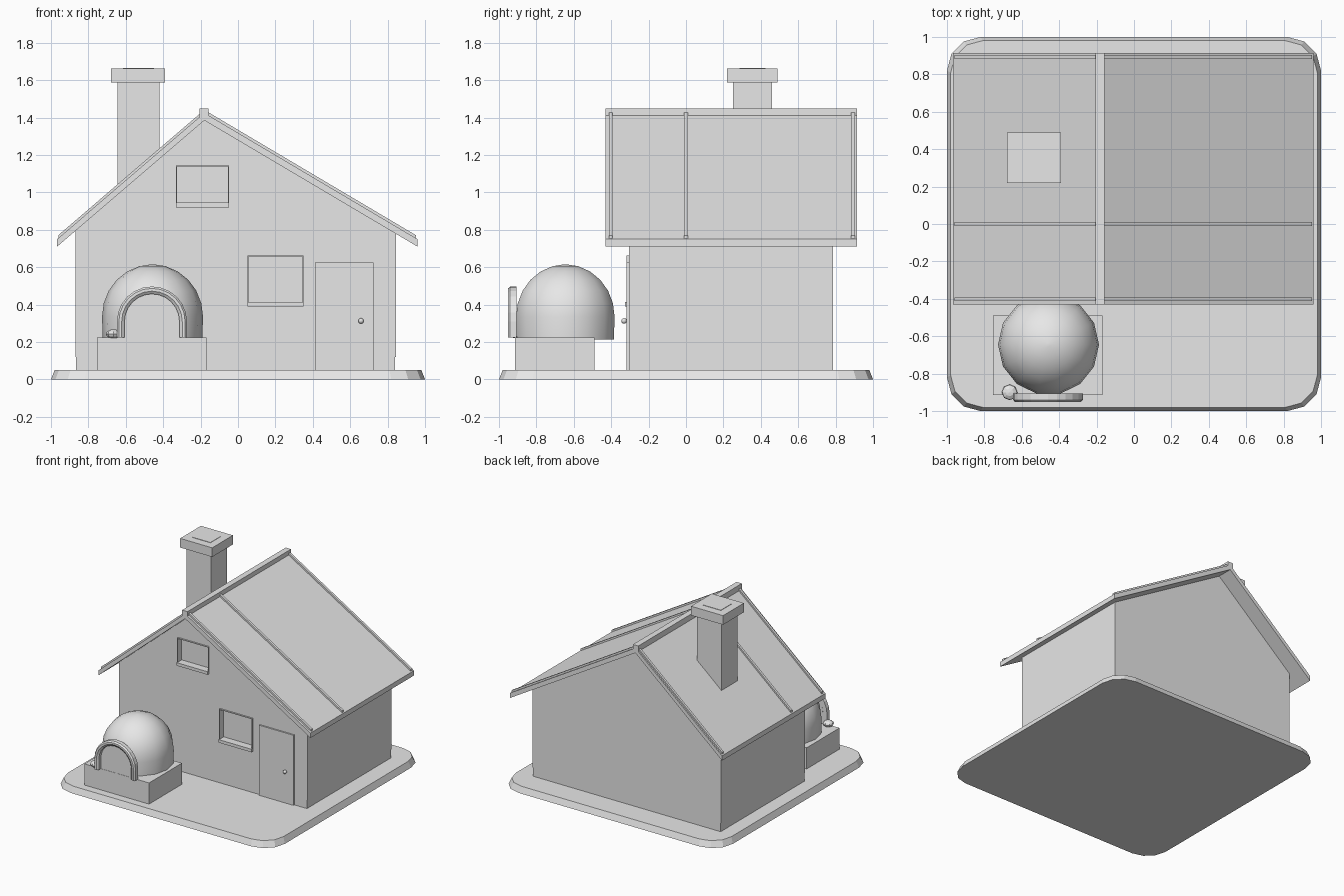
import bpy, bmesh, math

if "Cube" in bpy.data.objects:
    bpy.data.objects.remove(bpy.data.objects["Cube"])

clay = bpy.data.materials.new("light_grey")
clay.use_nodes = True
GREY = (0.8, 0.8, 0.8, 1)
clay.diffuse_color = GREY
clay.node_tree.nodes["Principled BSDF"].inputs["Base Color"].default_value = GREY


def finish(name, bm):
    bmesh.ops.recalc_face_normals(bm, faces=bm.faces)
    mesh = bpy.data.meshes.new(name)
    bm.to_mesh(mesh)
    bm.free()
    mesh.materials.append(clay)
    ob = bpy.data.objects.new(name, mesh)
    bpy.context.collection.objects.link(ob)
    return ob


def loft(name, rings, closed=False, caps=True):
    """Skin equal-length rings of points."""
    bm = bmesh.new()
    loops = [[bm.verts.new(p) for p in ring] for ring in rings]
    pairs = list(zip(loops, loops[1:]))
    if closed:
        pairs.append((loops[-1], loops[0]))
    for a, b in pairs:
        for i in range(len(a)):
            j = (i + 1) % len(a)
            bm.faces.new((a[i], a[j], b[j], b[i]))
    if caps and not closed:
        bm.faces.new(loops[0])
        bm.faces.new(loops[-1])
    return finish(name, bm)


def prism(name, outline, y0, y1):
    """Extrude an x-z outline along y."""
    return loft(name, [[(x, y, z) for x, z in outline] for y in (y0, y1)])


def box(name, x0, x1, y0, y1, z0, z1):
    return prism(name, [(x0, z0), (x1, z0), (x1, z1), (x0, z1)], y0, y1)


def smooth(ob, angle):
    bpy.ops.object.select_all(action="DESELECT")
    ob.select_set(True)
    bpy.context.view_layer.objects.active = ob
    bpy.ops.object.shade_smooth_by_angle(angle=math.radians(angle))


def rounded_square(half, radius, z, steps=3):
    pts = []
    for corner in range(4):
        mid = math.pi / 4 + corner * math.pi / 2
        cx = math.copysign(half - radius, math.cos(mid))
        cy = math.copysign(half - radius, math.sin(mid))
        for s in range(steps + 1):
            a = (corner + s / steps) * math.pi / 2
            pts.append((cx + radius * math.cos(a), cy + radius * math.sin(a), z))
    return pts


# Ground slab with rounded corners and sloping rim
loft("ground_slab", [rounded_square(1, 0.18, 0), rounded_square(0.98, 0.17, 0.05)])

# Gabled walls
GROUND, RIDGE_X = 0.05, -0.18
FRONT, BACK = -0.305, 0.785
walls = prism("walls", [(-0.865, GROUND), (0.84, GROUND), (0.84, 0.80),
                        (RIDGE_X, 1.40), (-0.865, 0.81)], FRONT, BACK)
box("right_wall_skin", -0.87, -0.865, FRONT, BACK, 0.12, 0.81)
box("left_wall_skin", 0.84, 0.845, FRONT, BACK, 0.12, 0.80)

# Windows: recess, thin rim and sill
windows = {"upper": (-0.326, -0.053, 0.92, 1.139), "lower": (0.056, 0.345, 0.39, 0.657)}
for label, (x0, x1, z0, z1) in windows.items():
    cutter = box(label + "_cutter", x0, x1, FRONT - 0.1, FRONT + 0.04, z0, z1)
    mod = walls.modifiers.new(label + "_opening", "BOOLEAN")
    mod.object = cutter
    mod.solver = "EXACT"
    bpy.context.view_layer.objects.active = walls
    bpy.ops.object.modifier_apply(modifier=mod.name)
    bpy.data.objects.remove(cutter)
    t, rim = 0.005, (FRONT - 0.012, FRONT + 0.002)
    box(label + "_rim_top", x0 - t, x1 + t, *rim, z1, z1 + t)
    for side, x in (("right", x0 - t), ("left", x1)):
        box(f"{label}_rim_{side}", x, x + t, *rim, z0, z1)
    box(label + "_sill", x0 - t, x1 + t, FRONT - 0.022, FRONT + 0.04, z0, z0 + 0.025)

# Door and knob
box("door", 0.412, 0.725, FRONT - 0.012, FRONT + 0.01, GROUND, 0.626)
bm = bmesh.new()
bmesh.ops.create_uvsphere(bm, u_segments=10, v_segments=6, radius=0.015)
knob = finish("door_knob", bm)
knob.location = (0.658, FRONT - 0.026, 0.313)
smooth(knob, 60)

# Roof slopes with raised battens
ROOF_Y = (-0.43, 0.914)
for side, eave in (("right", -0.967), ("left", 0.96)):
    prism(side + "_roof", [(RIDGE_X, 1.385), (eave, 0.71), (eave, 0.75),
                           (RIDGE_X, 1.425)], *ROOF_Y)
    slope = (1.425 - 0.75) / (RIDGE_X - eave)
    end = eave - math.copysign(0.008, eave)
    low = 0.75 + slope * (end - eave)
    for i, y in enumerate((-0.402, 0, 0.893)):
        prism(f"{side}_batten_{i + 1}",
              [(RIDGE_X, 1.42), (end, low - 0.005), (end, low + 0.016),
               (RIDGE_X, 1.441)], y - 0.01, y + 0.01)
box("ridge_cap", -0.206, -0.158, *ROOF_Y, 1.39, 1.449)

# Chimney
box("chimney_stack", -0.644, -0.42, 0.25, 0.46, 0.9, 1.59)
box("chimney_cap", -0.68, -0.389, 0.22, 0.49, 1.588, 1.663)
box("chimney_flue", -0.615, -0.45, 0.285, 0.425, 1.66, 1.666)

# Oven plinth and dome
OX, OY = -0.457, -0.645
box("oven_plinth", -0.755, -0.168, -0.915, -0.488, GROUND, 0.224)


def ring(radius, z, count=14):
    return [(OX + radius * math.cos(math.tau * i / count),
             OY + radius * math.sin(math.tau * i / count), z) for i in range(count)]


dome_rings = [ring(0.266, 0.213)]
for deg in (0, 15, 30, 45, 60, 75, 88):
    a = math.radians(deg)
    dome_rings.append(ring(0.27 * math.cos(a), 0.335 + 0.28 * math.sin(a)))
smooth(loft("oven_dome", dome_rings), 50)

# Oven mouth: arched surround and flat infill
ARCH_Z = 0.31


def arch(radius, y, steps=12):
    pts = [(OX - 0.003 - radius, y, 0.224)]
    for i in range(steps + 1):
        a = math.pi * (1 - i / steps)
        pts.append((OX - 0.003 + radius * math.cos(a), y, ARCH_Z + radius * math.sin(a)))
    return pts + [(OX - 0.003 + radius, y, 0.224)]


section = [(0.187, -0.907), (0.187, -0.94), (0.177, -0.951),
           (0.162, -0.951), (0.147, -0.94), (0.147, -0.907)]
arches = [arch(r, y) for r, y in section]
loft("oven_arch", list(zip(*arches)))
loft("oven_mouth", [arch(0.15, -0.913), arch(0.15, -0.906)])

# Small bowl beside the oven mouth
bm = bmesh.new()
bmesh.ops.create_uvsphere(bm, u_segments=8, v_segments=6, radius=0.042)
bowl = finish("small_bowl", bm)
bowl.scale.z = 0.6
bowl.location = (-0.665, -0.9, 0.243)
